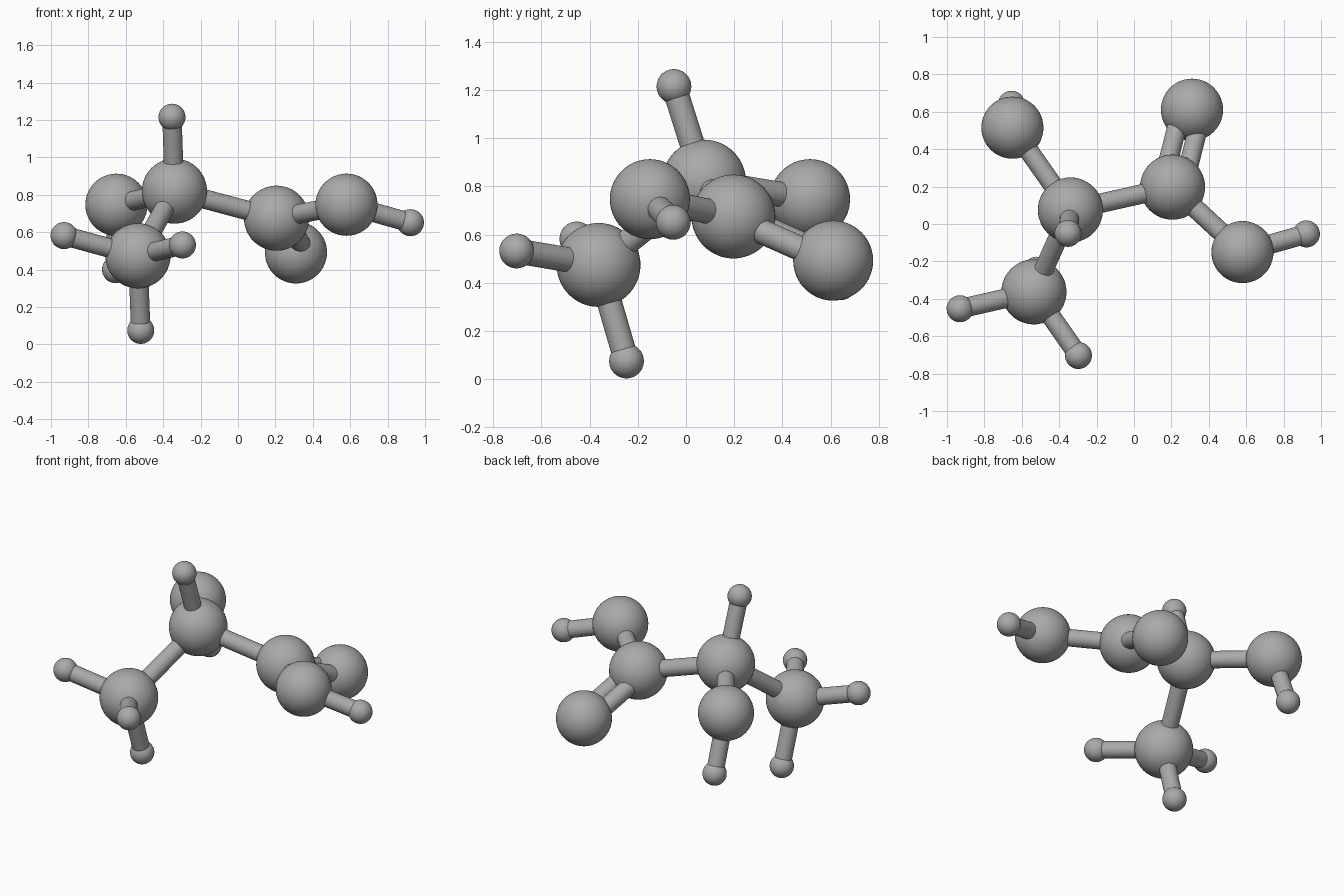
import bpy
from mathutils import Vector

cube = bpy.data.objects.get("Cube")
if cube:
    bpy.data.objects.remove(cube, do_unlink=True)

grey = bpy.data.materials.new("plain_grey")
grey.use_nodes = True
colour = (0.4, 0.4, 0.4, 1)
grey.diffuse_color = colour
grey.node_tree.nodes["Principled BSDF"].inputs["Base Color"].default_value = colour

RADIUS = {"carbon": 0.174, "oxygen": 0.166, "hydrogen": 0.072}
BOND_RADIUS = 0.052

# Atom centres
ATOMS = {
    "carbon_middle": (-0.34, 0.075, 0.82),
    "carbon_acid": (0.206, 0.197, 0.675),
    "carbon_methyl": (-0.535, -0.363, 0.474),
    "oxygen_hydroxyl": (-0.65, 0.515, 0.747),
    "oxygen_double": (0.31, 0.611, 0.492),
    "oxygen_acid": (0.58, -0.15, 0.747),
    "hydrogen_top": (-0.353, -0.05, 1.215),
    "hydrogen_methyl_side": (-0.93, -0.453, 0.582),
    "hydrogen_methyl_front": (-0.297, -0.703, 0.532),
    "hydrogen_methyl_bottom": (-0.52, -0.247, 0.075),
    "hydrogen_acid": (0.922, -0.053, 0.651),
    "hydrogen_hydroxyl": (-0.655, 0.64, 0.40),
}
ATOMS = {name: Vector(p) for name, p in ATOMS.items()}

# Single bonds
BONDS = [
    ("carbon_middle", "carbon_acid"),
    ("carbon_middle", "carbon_methyl"),
    ("carbon_middle", "oxygen_hydroxyl"),
    ("carbon_middle", "hydrogen_top"),
    ("carbon_acid", "oxygen_acid"),
    ("carbon_methyl", "hydrogen_methyl_side"),
    ("carbon_methyl", "hydrogen_methyl_front"),
    ("carbon_methyl", "hydrogen_methyl_bottom"),
    ("oxygen_acid", "hydrogen_acid"),
    ("oxygen_hydroxyl", "hydrogen_hydroxyl"),
]


def finish(name):
    obj = bpy.context.object
    obj.name = name
    obj.data.materials.append(grey)
    bpy.ops.object.shade_smooth_by_angle()


def bond(name, start, end):
    axis = end - start
    bpy.ops.mesh.primitive_cylinder_add(
        vertices=32, radius=BOND_RADIUS, depth=axis.length,
        location=(start + end) / 2,
        rotation=axis.to_track_quat("Z", "Y").to_euler())
    finish(name)


for name, centre in ATOMS.items():
    bpy.ops.mesh.primitive_uv_sphere_add(
        segments=48, ring_count=32, radius=RADIUS[name.split("_")[0]], location=centre)
    finish(name)

for a, b in BONDS:
    bond(f"bond_{a}_to_{b}", ATOMS[a], ATOMS[b])

# Double bond: two rods side by side in the plane of the acid group
start, end = ATOMS["carbon_acid"], ATOMS["oxygen_double"]
along = end - start
normal = along.cross(ATOMS["oxygen_acid"] - start)
side = normal.cross(along).normalized() * 0.056
for label, sign in (("first", 1), ("second", -1)):
    bond(f"double_bond_{label}", start + side * sign, end + side * sign)
